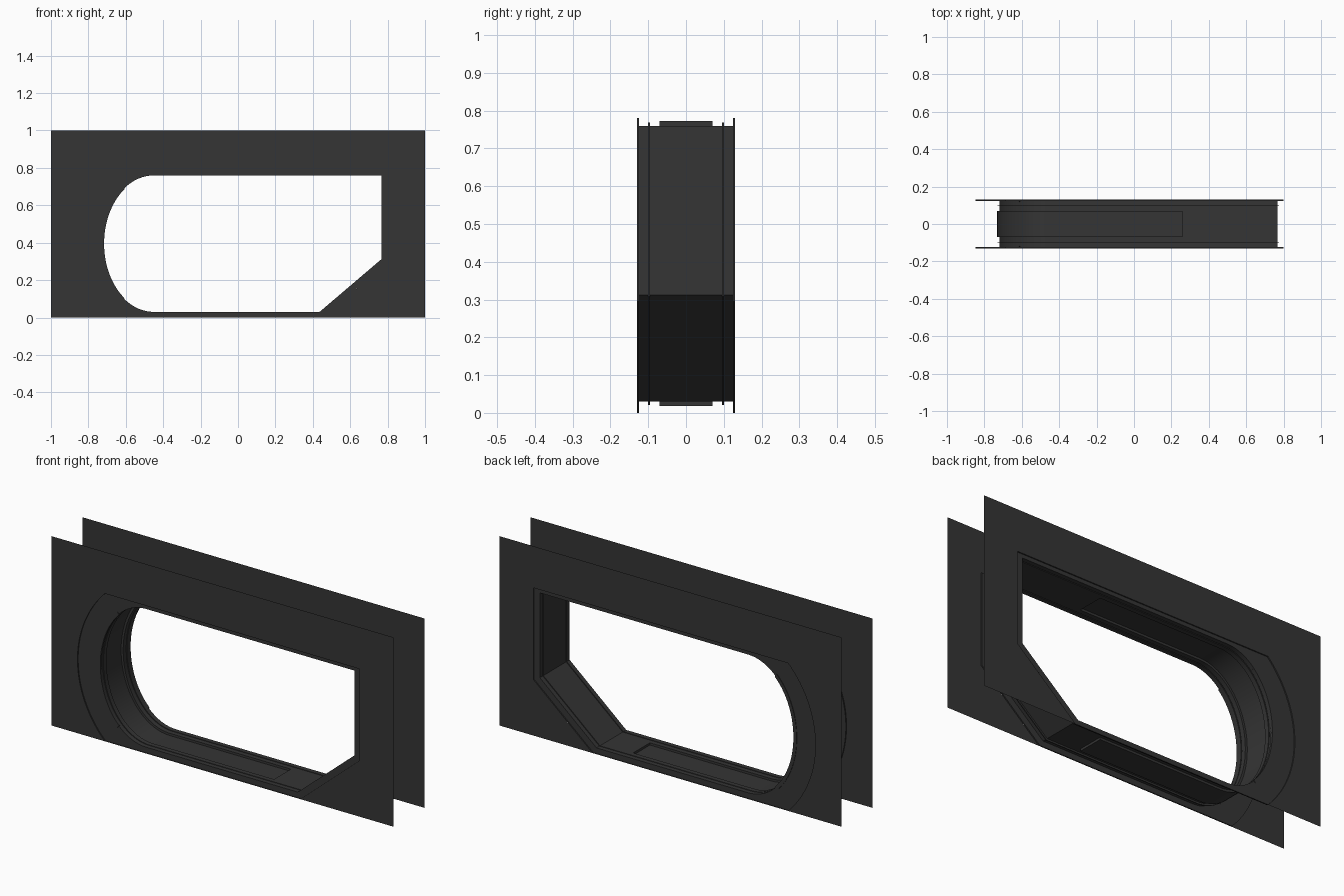
import bpy, bmesh, math

if "Cube" in bpy.data.objects:
    bpy.data.objects.remove(bpy.data.objects["Cube"])

DARK = bpy.data.materials.new("dark_grey")
DARK.diffuse_color = (0.035, 0.035, 0.035, 1)
DARK.use_nodes = True
DARK.node_tree.nodes["Principled BSDF"].inputs["Base Color"].default_value = DARK.diffuse_color
N = 40                      # segments round the curved end
FACE, RIM = 0.13, 0.124     # depth of outer panels and of the recessed rim
TOP, SEAM = 0.76, 0.78


def make(name, verts, faces, mirror=False):
    bm = bmesh.new()
    vs = [bm.verts.new(v) for v in verts]
    for f in faces:
        bm.faces.new([vs[i] for i in f])
    mesh = bpy.data.meshes.new(name)
    bm.to_mesh(mesh)
    bm.free()
    mesh.materials.append(DARK)
    ob = bpy.data.objects.new(name, mesh)
    bpy.context.collection.objects.link(ob)
    if mirror:
        m = ob.modifiers.new("mirror", 'MIRROR')
        m.use_axis = (False, True, False)
        m.use_mirror_merge = False
    bpy.context.view_layer.objects.active = ob
    ob.select_set(True)
    bpy.ops.object.shade_smooth_by_angle(angle=math.radians(30))
    ob.select_set(False)
    return ob


def sweep(name, rows, closed=False, caps=False, mirror=False):
    """Join equal-length rows of points with quads."""
    n = len(rows[0])
    verts = [p for r in rows for p in r]
    faces = []
    for i in range(len(rows) - 1):
        for j in range(n if closed else n - 1):
            k = (j + 1) % n
            faces.append((i*n + j, i*n + k, (i+1)*n + k, (i+1)*n + j))
    if caps:
        faces.append([i*n for i in range(len(rows))])
        faces.append([i*n + n - 1 for i in reversed(range(len(rows)))])
    return make(name, verts, faces, mirror)


def panel(name, pts):
    """Flat sheet on the front, mirrored to the back."""
    return make(name, [(x, -FACE, z) for x, z in pts], [range(len(pts))], True)


def at(pts, y):
    return [(x, y, z) for x, z in pts]


def end_arc(d, lo=0.0, hi=1.0, n=N):
    """Elliptical left end of the opening, top to bottom, offset outward by d."""
    out = []
    for i in range(n + 1):
        a = math.pi * (0.5 + lo + (hi - lo) * i / n)
        out.append((-0.45 + (0.27 + d) * math.cos(a), 0.395 + (0.365 + d) * math.sin(a)))
    return out


def opening(d=0.0):
    return ([(0.767 + d, TOP + d), (0.26, TOP + d)] + end_arc(d) +
            [(0.26, 0.03 - d), (0.436 + 0.37*d, 0.03 - d), (0.767 + d, 0.312 - 0.46*d)])


# Shallow circular arc bounding the left panel
R, CX, CZ = 0.555, -0.292, 0.39
half = math.asin(CZ / R)
outer_arc = [(CX - R * math.cos(half * (1 - 2*i/N)), CZ + R * math.sin(half * (1 - 2*i/N)))
             for i in range(N + 1)]
outer = ([(0.80, SEAM), (0.26, SEAM)] + outer_arc +
         [(0.26, 0), (0.455, 0), (0.80, 0.295)])

# Recessed rim and tunnel side with a narrow groove (front, mirrored to back)
G = 0.009
sweep("rim_and_tunnel_edge", [
    at(outer, -FACE), at(outer, -RIM), at(opening(), -RIM),
    at(opening(), -0.100), at(opening(G), -0.100),
    at(opening(G), -0.095), at(opening(), -0.095), at(opening(), -0.07)],
    closed=True, mirror=True)

# Middle of the tunnel: plain part and recessed strip round the curved end
flat, deep = opening(), opening(0.012)
k = N + 3
plain = flat[k:] + flat[:2]
sweep("tunnel_plain_strip", [at(plain, -0.07), at(plain, 0.07)])
sweep("tunnel_recessed_strip", [
    at(flat[1:k+1], -0.07), at(deep[1:k+1], -0.07),
    at(deep[1:k+1], 0.07), at(flat[1:k+1], 0.07)], caps=True)

# Thin lip on the curved end of each mouth
lip_in, lip_out = end_arc(-0.004, 0.2, 0.8), end_arc(0.015, 0.2, 0.8)
sweep("curved_end_lip", [
    at(lip_out, -RIM), at(lip_out, -0.1265), at(lip_in, -0.1265), at(lip_in, -0.115)],
    caps=True, mirror=True)

# Upper panels, split at the seams
for name, a, b in (("upper_panel_left", -1, 0.265), ("upper_panel_middle", 0.265, 0.77),
                   ("upper_panel_right", 0.77, 1)):
    panel(name, [(a, SEAM), (b, SEAM), (b, 1), (a, 1)])

# Lower panels beside the opening
panel("lower_panel_left", [(-1, SEAM), (-1, 0)] + outer_arc[::-1])
panel("lower_panel_right", [(0.565, 0), (1, 0), (1, SEAM), (0.80, SEAM), (0.80, 0.295), (0.565, 0.094)])
panel("lower_panel_wedge", [(0.455, 0), (0.565, 0), (0.565, 0.094)])
